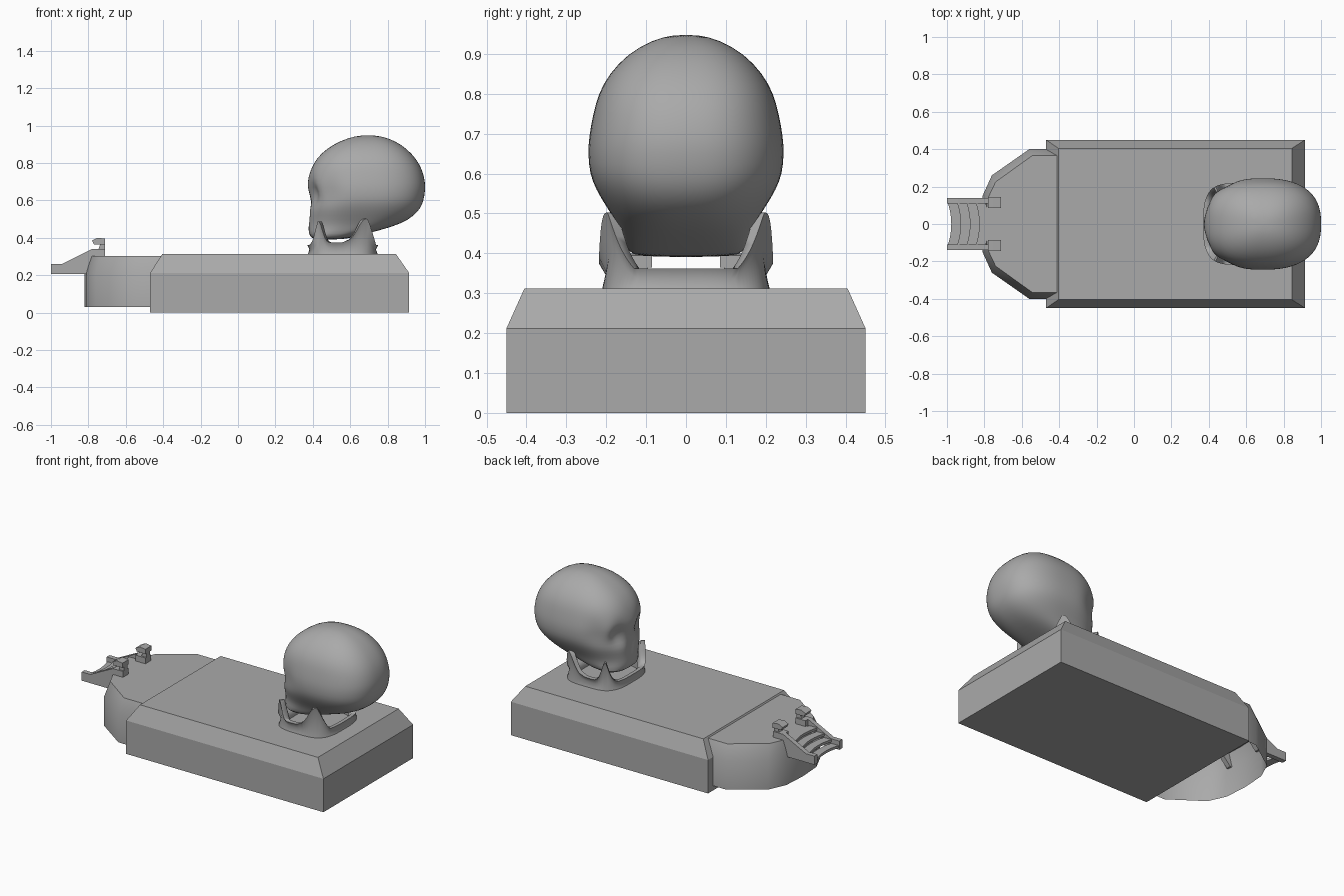
import bpy, bmesh, math

cube = bpy.data.objects.get("Cube")
if cube:
    bpy.data.objects.remove(cube)

GREY = (0.4, 0.4, 0.4, 1)
grey = bpy.data.materials.new("plain grey")
grey.use_nodes = True
grey.diffuse_color = GREY
grey.node_tree.nodes["Principled BSDF"].inputs["Base Color"].default_value = GREY


def finish(name, bm, smooth=None, subdivide=0):
    """Turn a bmesh into a named object, with optional subdivision and smoothing."""
    bmesh.ops.recalc_face_normals(bm, faces=bm.faces)
    mesh = bpy.data.meshes.new(name)
    bm.to_mesh(mesh)
    bm.free()
    mesh.materials.append(grey)
    obj = bpy.data.objects.new(name, mesh)
    bpy.context.collection.objects.link(obj)
    if subdivide:
        mod = obj.modifiers.new("Subdivision", 'SUBSURF')
        mod.levels = mod.render_levels = subdivide
    if smooth:
        bpy.ops.object.select_all(action='DESELECT')
        obj.select_set(True)
        bpy.context.view_layer.objects.active = obj
        bpy.ops.object.shade_smooth_by_angle(angle=math.radians(smooth))
    return obj


def loft(name, rings, caps=(True, True), wrap=False, **style):
    """Skin a list of closed rings that share a point count."""
    bm = bmesh.new()
    rows = [[bm.verts.new(p) for p in ring] for ring in rings]
    pairs = list(zip(rows, rows[1:])) + ([(rows[-1], rows[0])] if wrap else [])
    for a, b in pairs:
        for i in range(len(a)):
            j = (i + 1) % len(a)
            bm.faces.new((a[i], a[j], b[j], b[i]))
    for row, cap in zip((rows[0], rows[-1]), caps):
        if cap and not wrap:
            bm.faces.new(row)
    return finish(name, bm, **style)


def side_prism(name, profile, y0, y1):
    """Extrude an x-z profile across y."""
    return loft(name, [[(x, y, z) for x, z in profile] for y in (y0, y1)])


def rectangle(x0, x1, w, z):
    return [(x0, -w, z), (x1, -w, z), (x1, w, z), (x0, w, z)]


def power(v, p):
    return math.copysign(abs(v) ** p, v)


def bump(d, s):
    return math.exp(-(d / s) ** 2)


# Main block with a sloped upper edge
loft("base_block", [rectangle(-0.47, 0.915, 0.45, 0),
                    rectangle(-0.47, 0.915, 0.45, 0.212),
                    rectangle(-0.405, 0.845, 0.405, 0.312)])


# Rounded end platform, open underneath
def mirrored(half, z):
    return [(x, y, z) for x, y in half] + [(x, -y, z) for x, y in reversed(half[:-1])]


outer = [(-0.41, 0.4), (-0.56, 0.4), (-0.76, 0.26), (-0.81, 0.15), (-0.82, 0)]
inner = [(-0.41, 0.365), (-0.545, 0.365), (-0.74, 0.225), (-0.785, 0.13), (-0.79, 0)]
loft("end_platform", [mirrored(outer, 0.03), mirrored(outer, 0.21), mirrored(inner, 0.303)],
     caps=(False, True), smooth=40)

# Stair rails and capped posts, one set per side
rail = [(-1, 0.205), (-0.8, 0.205), (-0.71, 0.3), (-0.71, 0.34),
        (-0.78, 0.34), (-0.94, 0.26), (-1, 0.26)]
foot = [(-0.78, 0.28), (-0.71, 0.28), (-0.71, 0.34), (-0.78, 0.34)]
neck = [(-0.745, 0.34), (-0.71, 0.34), (-0.71, 0.37), (-0.735, 0.37)]
cap = [(-0.77, 0.365), (-0.71, 0.365), (-0.71, 0.395), (-0.75, 0.4), (-0.78, 0.385)]
for side, s in (("left", 1), ("right", -1)):
    side_prism("rail_" + side, rail, s * 0.11, s * 0.14)
    side_prism("post_foot_" + side, foot, s * 0.085, s * 0.14)
    side_prism("post_neck_" + side, neck, s * 0.095, s * 0.13)
    side_prism("post_cap_" + side, cap, s * 0.085, s * 0.145)

# Curved treads
for n in range(4):
    x0, z0 = -0.995 + n * 0.05, 0.215 + n * 0.024
    rings = []
    for k in range(9):
        y = -0.112 + 0.028 * k
        x = x0 + 0.018 * (1 - (y / 0.112) ** 2)
        rings.append([(x, y, z0), (x + 0.052, y, z0),
                      (x + 0.052, y, z0 + 0.016), (x, y, z0 + 0.016)])
    loft("tread_%d" % (n + 1), rings, smooth=40)

# Skull: slices given as height, face x, rear x, half width
slices = [(0.39, 0.41, 0.56, 0.12), (0.405, 0.383, 0.62, 0.148), (0.44, 0.376, 0.76, 0.158),
          (0.475, 0.378, 0.875, 0.172), (0.52, 0.378, 0.945, 0.202), (0.56, 0.375, 0.977, 0.226),
          (0.6, 0.383, 0.993, 0.242), (0.65, 0.371, 1.001, 0.246), (0.69, 0.367, 1.002, 0.244),
          (0.75, 0.383, 0.99, 0.233), (0.8, 0.405, 0.967, 0.22), (0.85, 0.442, 0.93, 0.193),
          (0.9, 0.51, 0.872, 0.146), (0.935, 0.59, 0.8, 0.085), (0.948, 0.66, 0.73, 0.03)]
SIDES = 48
rings = []
for z, face, rear, w in slices:
    ring = []
    for i in range(SIDES):
        a = math.tau * i / SIDES
        c, s = math.cos(a), math.sin(a)
        x = (face + rear) / 2 + (rear - face) / 2 * power(c, 0.8)
        y = w * power(s, 0.8)
        # Shallow eye sockets, nose opening and temples
        if c < 0:
            front = bump(x - 0.37, 0.1)
            x += 0.05 * front * bump(abs(y) - 0.105, 0.055) * bump(z - 0.635, 0.05)
            x += 0.025 * front * bump(y, 0.03) * bump(z - 0.55, 0.04)
        y *= 1 - 0.09 * bump(x - 0.48, 0.06) * bump(z - 0.65, 0.07)
        ring.append((x, y, z))
    rings.append(ring)
loft("skull", rings, smooth=60, subdivide=1)

# Lower jaw: a ring whose crest rises into front spikes and broad rear uprights
sections = []
COUNT = 96
for i in range(COUNT):
    a = math.tau * i / COUNT
    c, s = power(math.cos(a), 0.6), power(math.sin(a), 0.6)
    x, y = 0.56 + 0.19 * c, 0.212 * s
    at_side = min(1, max(0, (abs(y) - 0.13) / 0.06))
    rise = 0.128 * bump(x - 0.685, 0.055) ** 0.8 + 0.115 * bump(x - 0.43, 0.028)
    top = 0.362 + 0.012 * at_side + rise * at_side
    mid = 0.5 * (0.31 + top)
    sections.append([(x, y, 0.305), (x - 0.012 * c, y * 0.94, mid),
                     (x, y * (1 + 0.03 * at_side), top),
                     (x - 0.022 * c, y * 0.9, top),
                     (x - 0.045 * c, y * 0.82, mid), (x - 0.04 * c, y * 0.82, 0.305)])
loft("lower_jaw", sections, wrap=True, smooth=60)
